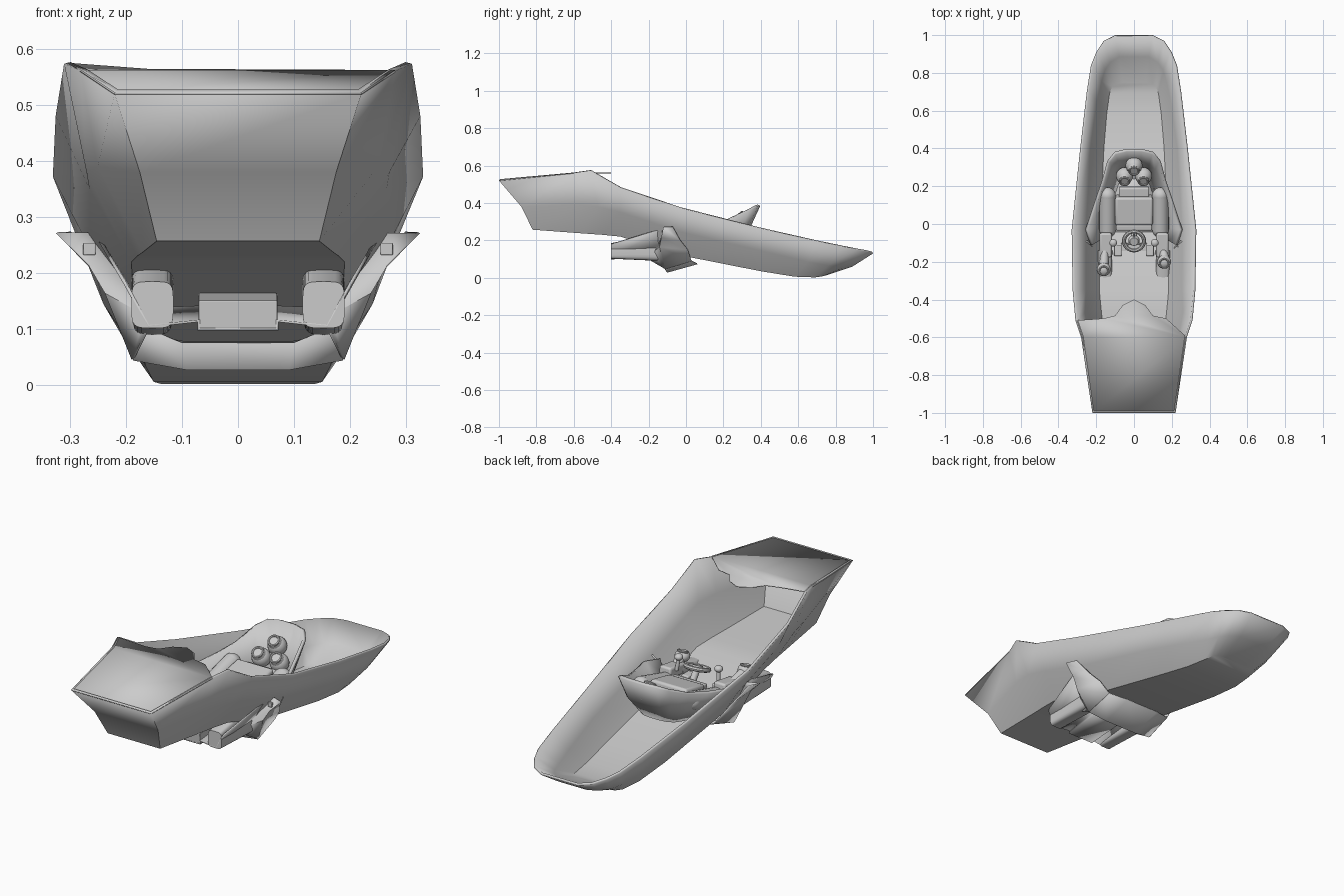
import bpy, bmesh, math
from mathutils import Vector

if "Cube" in bpy.data.objects:
    bpy.data.objects.remove(bpy.data.objects["Cube"])


def finish(name, verts, faces, thick=0, offset=0, angle=30):
    me = bpy.data.meshes.new(name)
    me.from_pydata(verts, [], faces)
    ob = bpy.data.objects.new(name, me)
    bpy.context.collection.objects.link(ob)
    if thick:
        m = ob.modifiers.new("shell", 'SOLIDIFY')
        m.thickness, m.offset = thick, offset
    smooth(ob, angle)
    return ob


def smooth(ob, angle=35):
    bpy.ops.object.select_all(action='DESELECT')
    ob.select_set(True)
    bpy.context.view_layer.objects.active = ob
    bpy.ops.object.shade_smooth_by_angle(angle=math.radians(angle))


def loft(name, rings, closed=False, caps=False, **kw):
    n = len(rings[0])
    verts = [p for r in rings for p in r]
    faces = []
    for j in range(len(rings) - 1):
        for i in range(n if closed else n - 1):
            k = (i + 1) % n
            faces.append((j*n + i, j*n + k, j*n + n + k, j*n + n + i))
    if caps:
        faces += [tuple(range(n))[::-1], tuple(range(len(verts) - n, len(verts)))]
    return finish(name, verts, faces, **kw)


def both(half):
    """Mirror a half row that runs from the left edge to the middle."""
    return half + [(-x, y, z) for x, y, z in reversed(half)]


def rod(name, p, q, r1, r2=None, sides=20):
    p, q = Vector(p), Vector(q)
    bpy.ops.mesh.primitive_cone_add(vertices=sides, radius1=r1, radius2=r1 if r2 is None else r2,
                                    depth=(q - p).length, location=(p + q) / 2)
    ob = bpy.context.object
    ob.name = name
    ob.rotation_euler = (q - p).to_track_quat('Z', 'Y').to_euler()
    smooth(ob)
    return ob


def ball(name, c, r, scale=(1, 1, 1)):
    bpy.ops.mesh.primitive_uv_sphere_add(segments=20, ring_count=12, radius=r, location=c)
    ob = bpy.context.object
    ob.name, ob.scale = name, scale
    smooth(ob)


def ring(name, c, direction, R, r):
    bpy.ops.mesh.primitive_torus_add(major_segments=24, minor_segments=8, location=c,
                                     major_radius=R, minor_radius=r)
    ob = bpy.context.object
    ob.name = name
    ob.rotation_euler = Vector(direction).to_track_quat('Z', 'Y').to_euler()
    smooth(ob)


def box(name, c, size, tilt=0, bevel=0.006):
    bpy.ops.mesh.primitive_cube_add(size=1, location=c)
    ob = bpy.context.object
    ob.name, ob.scale = name, size
    bpy.ops.object.transform_apply(location=False, rotation=False, scale=True)
    ob.rotation_euler = (tilt, 0, 0)
    b = ob.modifiers.new("bevel", 'BEVEL')
    b.width, b.segments = bevel, 3
    smooth(ob)


# hull shell: rim, crease and floor point per station
stations = [
    ((.22, -1, .52), (.175, -.88, .38), (.145, -.82, .257)),
    ((.28, -.6, .56), (.25, -.58, .39), (.17, -.55, .237)),
    ((.31, -.51, .573), (.27, -.47, .38), (.18, -.45, .23)),
    ((.325, -.35, .48), (.265, -.35, .35), (.19, -.35, .22)),
    ((.33, -.03, .372), (.265, -.03, .245), (.185, -.03, .12)),
    ((.285, .4, .263), (.24, .4, .145), (.165, .4, .035)),
    ((.25, .7, .195), (.205, .65, .085), (.15, .58, .006)),
    ((.228, .84, .165), (.18, .76, .065), (.135, .69, .002)),
    ((.2, .91, .15), (.16, .82, .06), (.12, .73, .008)),
    ((.16, .97, .138), (.13, .86, .06), (.10, .745, .012)),
    ((.1, 1, .13), (.08, .89, .06), (.06, .75, .013)),
]
rows = [both([(-x, y, z) for x, y, z in s]) for s in stations]
verts = [p for r in rows for p in r]
faces = [(6*j + i, 6*j + i + 1, 6*j + i + 7, 6*j + i + 6)
         for j in range(len(rows) - 1) for i in range(5)]
e = 6 * (len(rows) - 1)
faces += [(5, 4, 1, 0), (4, 3, 2, 1), (e, e + 1, e + 4, e + 5), (e + 1, e + 2, e + 3, e + 4)]
finish("hull", verts, faces, thick=.012, offset=1, angle=25)

# front deck with the scalloped rear edge
deck = [(-.22, -1, .52), (.22, -1, .52), (.28, -.6, .56), (.17, -.5, .56), (.1, -.485, .56),
        (.06, -.43, .56), (0, -.4, .56), (-.06, -.43, .56), (-.1, -.485, .56),
        (-.16, -.5, .562), (-.305, -.51, .573), (-.28, -.6, .56)]
finish("front_deck", deck, [(0, 1, 2, 11), (11, 2, 3, 4, 5, 6, 7, 8, 9), (11, 9, 10)], thick=.004)

# cockpit tub with a high rounded back
rim = [(-.225, -.11, .25), (-.25, -.03, .262), (-.2, .12, .285), (-.165, .22, .31),
       (-.135, .33, .36), (-.1, .375, .383), (-.04, .39, .388)]
waist = [(-.19, -.09, .19), (-.2, -.02, .19), (-.17, .11, .2), (-.145, .2, .22),
         (-.115, .29, .25), (-.085, .325, .265), (-.035, .335, .268)]
base = [(-.15, -.07, .13), (-.15, -.01, .13), (-.13, .08, .13), (-.11, .15, .14),
        (-.085, .22, .15), (-.06, .24, .155), (-.025, .245, .155)]
loft("cockpit_tub", [both(rim), both(waist), both(base)], thick=.016, angle=45)
tub = both(base)
finish("tub_floor", tub, [(i, i + 1, 12 - i, 13 - i) for i in range(6)], thick=.01)

# three lamp pods in the back of the tub
look = Vector((0, -.62, .78))
for c in ((0, .31, .3), (-.05, .255, .25), (.05, .255, .25)):
    c = Vector(c)
    ball("lamp_pod", c, .045)
    rod("lamp_collar", c + look * .02, c + look * .048, .036, .028)
    ring("lamp_ring", c + look * .047, look, .025, .006)

# seat block between the padded bolsters
box("seat_block", (0, .075, .215), (.2, .15, .1), .2, .012)
box("seat_lip", (0, -.015, .215), (.19, .03, .06), .2)
box("seat_step", (0, .17, .22), (.16, .05, .05), .2)

# steering wheel
axis = Vector((0, -.35, 1)).normalized()
hub = Vector((0, -.09, .275))
ring("steering_wheel", hub, axis, .053, .011)
rod("wheel_column", (0, -.03, .19), hub, .016)
rod("wheel_hub", hub - axis * .008, hub + axis * .012, .03, .022)
for a in range(3):
    t = math.radians(90 + 120 * a)
    rod("wheel_spoke", hub, hub + Vector((math.cos(t) * .052, math.sin(t) * .05, math.sin(t) * .018)), .006, sides=8)

for s in (-1, 1):
    # bolsters and controls
    lower, upper = Vector((s * .14, -.03, .19)), Vector((s * .14, .15, .24))
    rod("bolster", lower, upper, .044)
    ball("bolster_end", lower, .044)
    ball("bolster_end", upper, .044)
    box("control_arm", (s * .15, -.11, .22), (.065, .13, .05), .15, .01)
    rod("lever", (s * .115, -.09, .23), (s * .11, -.1, .29), .009, sides=12)
    ball("lever_knob", (s * .11, -.1, .295), .02, (1, 1, .8))
    y = -.24 if s < 0 else -.2
    rod("throttle_stem", (s * .155, -.14, .22), (s * .16, y + .02, .24), .02, .025)
    ball("throttle_knob", (s * .16, y, .25), .036, (1, 1, .8))
    ring("throttle_ring", (s * .16, y - .005, .27), (0, -.4, 1), .023, .006)
    box("foot_bracket", (s * .085, -.14, .185), (.04, .06, .04))

    # housings that pass through the belly
    def section(y, z0, z1):
        return [(s * (.1525 + .0375 * math.copysign(abs(math.cos(t)) ** .45, math.cos(t))), y,
                 (z0 + z1) / 2 + (z1 - z0) / 2 * math.copysign(abs(math.sin(t)) ** .45, math.sin(t)))
                for t in [k * math.tau / 24 for k in range(24)]]
    loft("belly_housing", [section(-.4, .102, .185), section(-.14, .09, .24)],
         closed=True, caps=True, angle=40)

    # swept side fin with a diamond window
    outer = [(s*.322, -.12, .272), (s*.265, -.13, .215), (s*.235, -.14, .165), (s*.187, -.11, .047)]
    inner = [(s*.245, -.09, .27), (s*.2, -.14, .19), (s*.163, -.18, .125), (s*.16, -.2, .1)]
    back = [(s*.3, -.07, .272), (s*.25, -.03, .2), (s*.22, .01, .15), (s*.18, .03, .09)]
    loft("side_fin", [inner, outer, back], thick=.006)
    box("fin_window", (s * .265, -.122, .243), (.022, .012, .022), 0, .002)

# belly nacelle under the hull
nose = [(-.2, -.4, .18), (-.16, -.4, .105), (-.07, -.4, .115), (-.07, -.4, .1)]
tail = [(-.25, -.12, .265), (-.17, -.12, .135), (-.07, -.12, .14), (-.07, -.12, .12)]
loft("belly_panel", [both(nose), both(tail)], thick=.006)
box("belly_block", (0, -.25, .135), (.14, .3, .05), .06, .002)

# lower lip joining the fins
lip = [both([(-.16, -.13, .1), (-.1, -.13, .075)]),
       both([(-.187, -.11, .047), (-.09, -.1, .03)]),
       both([(-.18, .03, .09), (-.09, .06, .075)])]
loft("lower_lip", lip, thick=.006)
